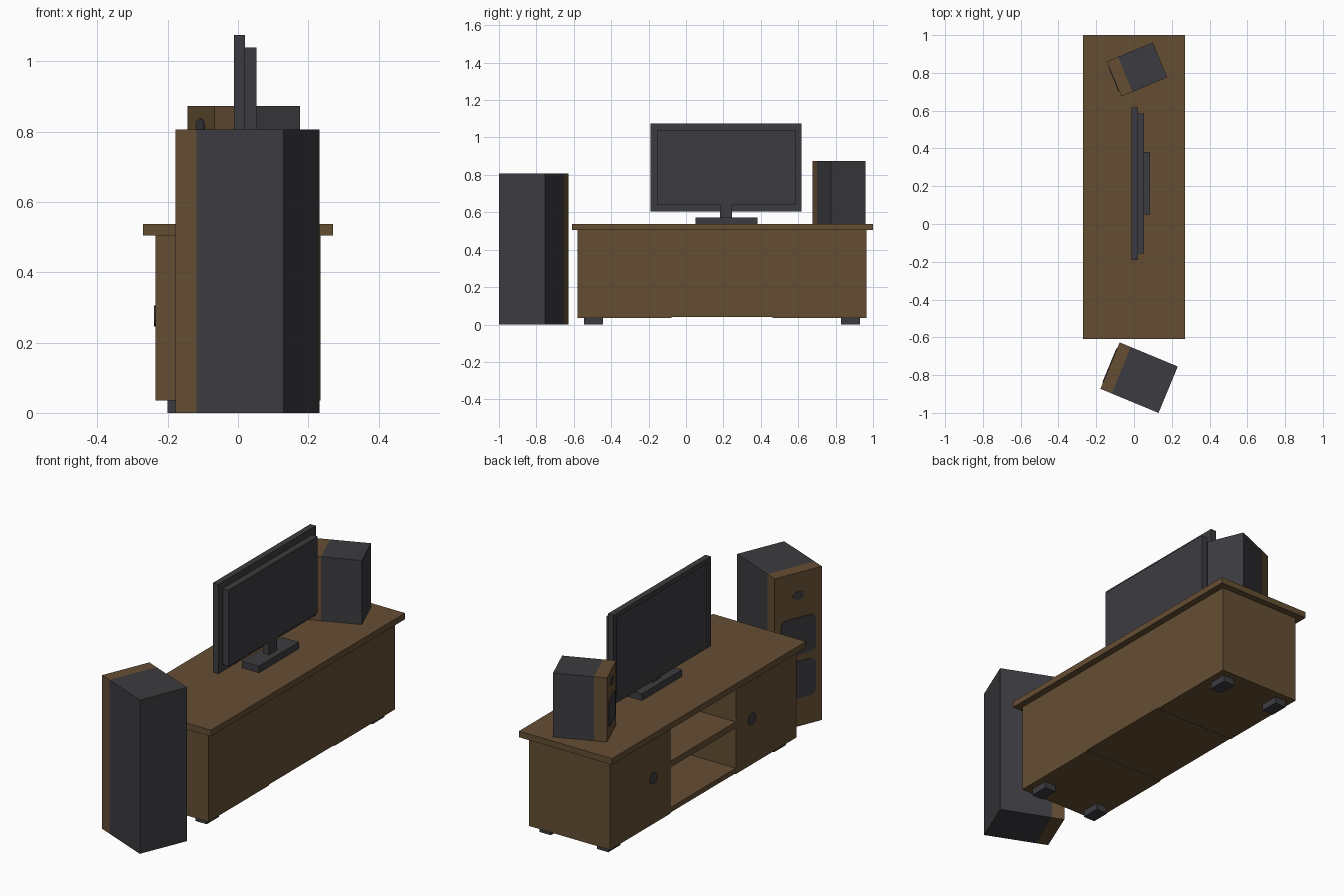
import bpy, bmesh, math
from mathutils import Matrix, Vector

cube = bpy.data.objects.get("Cube")
if cube:
    bpy.data.objects.remove(cube, do_unlink=True)


def material(name, rgb):
    m = bpy.data.materials.new(name)
    m.use_nodes = True
    m.diffuse_color = (*rgb, 1)
    m.node_tree.nodes["Principled BSDF"].inputs["Base Color"].default_value = (*rgb, 1)
    return m


WOOD = material("brown wood", (0.130, 0.076, 0.034))
GREY = material("charcoal plastic", (0.046, 0.045, 0.052))


def finish(name, bm, mat, matrix):
    bm.transform(matrix)
    mesh = bpy.data.meshes.new(name)
    bm.to_mesh(mesh)
    bm.free()
    mesh.materials.append(mat)
    obj = bpy.data.objects.new(name, mesh)
    bpy.context.collection.objects.link(obj)
    return obj


def box(name, x, y, z, mat, matrix=Matrix(), corner=0, recess=None):
    """Box from ranges; corner rounds the edges along x, recess sinks the -x face."""
    bm = bmesh.new()
    bmesh.ops.create_cube(bm, size=1)
    for v in bm.verts:
        v.co = Vector([(r[0] + r[1]) / 2 + c * (r[1] - r[0]) for r, c in zip((x, y, z), v.co)])
    if corner:
        edges = [e for e in bm.edges if abs(e.verts[0].co.x - e.verts[1].co.x) > 1e-5]
        bmesh.ops.bevel(bm, geom=edges, offset=corner, segments=3, profile=0.5, affect='EDGES')
    if recess:
        margin, depth = recess
        bm.normal_update()
        face = min(bm.faces, key=lambda f: f.normal.x)
        bmesh.ops.inset_region(bm, faces=[face], thickness=margin)
        inner = bmesh.ops.extrude_face_region(bm, geom=[face])["geom"]
        bmesh.ops.delete(bm, geom=[face], context='FACES_ONLY')
        for v in inner:
            if isinstance(v, bmesh.types.BMVert):
                v.co.x += depth
        bmesh.ops.recalc_face_normals(bm, faces=bm.faces)
    return finish(name, bm, mat, matrix)


def disc(name, x, y, z, ry, rz, mat, matrix=Matrix()):
    """Thin round plate lying on a face that looks towards -x."""
    bm = bmesh.new()
    bmesh.ops.create_cone(bm, cap_ends=True, segments=16, radius1=1, radius2=1, depth=0.008)
    place = Matrix.Translation((x, y, z)) @ Matrix.Diagonal((1, ry, rz, 1))
    return finish(name, bm, mat, matrix @ place @ Matrix.Rotation(math.pi / 2, 4, 'Y'))


# Cabinet
box("cabinet_top", (-0.27, 0.27), (-0.61, 1.0), (0.505, 0.537), WOOD)
box("right_cupboard", (-0.235, 0.235), (-0.58, -0.077), (0.035, 0.505), WOOD)
box("left_cupboard", (-0.235, 0.235), (0.463, 0.965), (0.035, 0.505), WOOD)
MIDDLE = (-0.077, 0.463)
box("bottom_shelf", (-0.235, 0.21), MIDDLE, (0.04, 0.066), WOOD)
box("middle_shelf", (-0.235, 0.21), MIDDLE, (0.277, 0.309), WOOD)
box("back_panel", (0.21, 0.235), MIDDLE, (0.04, 0.505), WOOD)
for side, y in (("right", -0.21), ("left", 0.607)):
    disc(side + "_door_knob", -0.235, y, 0.276, 0.032, 0.03, GREY)
for x in (-0.167, 0.167):
    for y in (-0.495, 0.88):
        box("foot", (x - 0.033, x + 0.033), (y - 0.05, y + 0.05), (0, 0.036), GREY)

# Television
box("screen_panel", (-0.012, 0.02), (-0.19, 0.617), (0.605, 1.075), GREY, recess=(0.035, 0.01))
box("screen_back", (0.02, 0.053), (-0.155, 0.585), (0.64, 1.04), GREY)
box("stand_neck", (0.02, 0.053), (0.183, 0.247), (0.57, 0.64), GREY)
box("stand_base", (-0.012, 0.086), (0.05, 0.382), (0.537, 0.572), GREY)


# Speakers: grey box behind a thick wooden front carrying the drivers
def speaker(name, place, turn, depth, width, height, tweeter, woofers):
    m = Matrix.Translation(place) @ Matrix.Rotation(math.radians(turn), 4, 'Z')
    d, w, split = depth / 2, width / 2, -depth / 2 + 0.064
    box(name + "_front", (-d, split), (-w, w), (0, height), WOOD, m)
    box(name + "_body", (split, d), (-w, w), (0, height), GREY, m)
    disc(name + "_tweeter", -d, 0, tweeter, 0.03, 0.021, GREY, m)
    for z, size in woofers:
        box(name + "_woofer", (-d - 0.004, -d + 0.004), (-size, size),
            (z - size, z + size), GREY, m, corner=size * 0.3)


speaker("floor_speaker", (0.027, -0.8135, 0), -22.5, 0.333, 0.266, 0.807,
        0.687, [(0.475, 0.097), (0.245, 0.097)])
speaker("shelf_speaker", (0.016, 0.818, 0.537), 22.5, 0.263, 0.2, 0.336,
        0.28, [(0.13, 0.07)])
